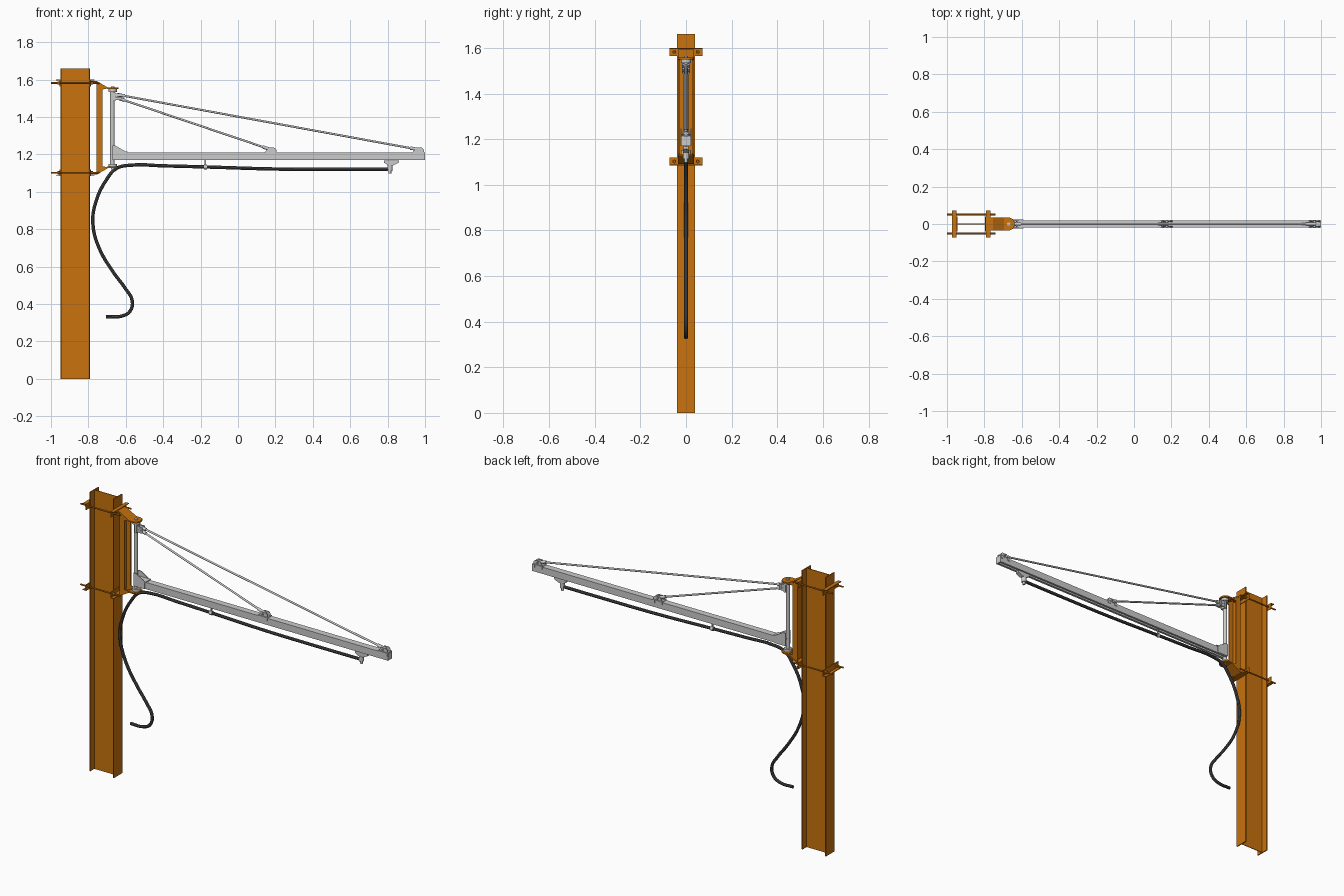
import bpy, bmesh, math
from mathutils import Vector

if "Cube" in bpy.data.objects:
    bpy.data.objects.remove(bpy.data.objects["Cube"])


def material(name, rgb):
    m = bpy.data.materials.new(name)
    m.diffuse_color = (*rgb, 1)
    m.use_nodes = True
    m.node_tree.nodes["Principled BSDF"].inputs["Base Color"].default_value = m.diffuse_color
    return m


ORANGE = material("orange_paint", (0.58, 0.17, 0.004))
DARK = material("dark_rubber", (0.07, 0.07, 0.07))


def finish(name, bm, mat=None, smooth=False):
    bmesh.ops.recalc_face_normals(bm, faces=bm.faces)
    me = bpy.data.meshes.new(name)
    bm.to_mesh(me)
    bm.free()
    ob = bpy.data.objects.new(name, me)
    bpy.context.collection.objects.link(ob)
    if mat:
        me.materials.append(mat)
    if smooth:
        bpy.ops.object.select_all(action='DESELECT')
        ob.select_set(True)
        bpy.context.view_layer.objects.active = ob
        bpy.ops.object.shade_smooth_by_angle(angle=math.radians(35))
    return ob


def prism(name, pts, axis, a, b, mat=None):
    """Extrude a 2D outline along an axis: x uses (y,z), y uses (x,z), z uses (x,y)."""
    put = {'x': lambda p, t: (t, p[0], p[1]),
           'y': lambda p, t: (p[0], t, p[1]),
           'z': lambda p, t: (p[0], p[1], t)}[axis]
    bm = bmesh.new()
    lo = [bm.verts.new(put(p, a)) for p in pts]
    hi = [bm.verts.new(put(p, b)) for p in pts]
    bm.faces.new(lo)
    bm.faces.new(hi)
    n = len(pts)
    for i in range(n):
        j = (i + 1) % n
        bm.faces.new((lo[i], lo[j], hi[j], hi[i]))
    return finish(name, bm, mat)


def box(name, x0, x1, y0, y1, z0, z1, mat=None):
    return prism(name, [(x0, y0), (x1, y0), (x1, y1), (x0, y1)], 'z', z0, z1, mat)


def rod(name, p, q, r, mat=None, sides=16, r2=None):
    p, q = Vector(p), Vector(q)
    d = q - p
    bm = bmesh.new()
    bmesh.ops.create_cone(bm, cap_ends=True, segments=sides, radius1=r,
                          radius2=r if r2 is None else r2, depth=d.length)
    bm.transform(d.to_track_quat('Z', 'Y').to_matrix().to_4x4())
    bmesh.ops.translate(bm, verts=bm.verts, vec=(p + q) / 2)
    return finish(name, bm, mat, smooth=sides > 8)


def tube(name, pts, r, mat):
    cu = bpy.data.curves.new(name, 'CURVE')
    cu.dimensions = '3D'
    cu.bevel_depth, cu.bevel_resolution, cu.resolution_u = r, 2, 4
    cu.use_fill_caps = True
    sp = cu.splines.new('BEZIER')
    sp.bezier_points.add(len(pts) - 1)
    for bp, (x, z) in zip(sp.bezier_points, pts):
        bp.co = (x, 0, z)
        bp.handle_left_type = bp.handle_right_type = 'AUTO'
    ob = bpy.data.objects.new(name, cu)
    bpy.context.collection.objects.link(ob)
    bpy.ops.object.select_all(action='DESELECT')
    ob.select_set(True)
    bpy.context.view_layer.objects.active = ob
    bpy.ops.object.convert(target='MESH')
    ob = bpy.context.object
    ob.data.materials.clear()
    ob.data.materials.append(mat)
    bpy.ops.object.shade_smooth_by_angle(angle=math.radians(40))


# I-section column
L, R, W, T, H = -0.95, -0.79, 0.04, 0.006, 0.002
prism("column", [(L, -W), (L + T, -W), (L + T, -H), (R - T, -H), (R - T, -W), (R, -W),
                 (R, W), (R - T, W), (R - T, H), (L + T, H), (L + T, W), (L, W)],
      'z', 0, 1.66, ORANGE)

# Column clamps: angle bars, tie bolts and nuts
for tag, zc, s in (("upper", 1.582, 1), ("lower", 1.102, -1)):
    def angle(x, d):
        t = 0.004
        return [(x, zc - .018 * s), (x + d * t, zc - .018 * s), (x + d * t, zc + s * .014),
                (x + d * .022, zc + s * .014), (x + d * .022, zc + s * .018), (x, zc + s * .018)]
    prism(tag + "_rear_clamp_bar", angle(L, -1), 'y', -0.072, 0.072, ORANGE)
    prism(tag + "_front_clamp_bar", angle(R, 1), 'y', -0.072, 0.072, ORANGE)
    for y in (-0.051, 0.051):
        rod(tag + "_clamp_bolt", (-1.0, y, zc), (-0.74, y, zc), 0.0045, ORANGE, 12)
        for x in (-0.966, -0.786):
            rod(tag + "_clamp_nut", (x, y, zc), (x + .012, y, zc), 0.009, ORANGE, 6)

# Pivot bracket: upright channel with bent plates, mirrored top and bottom
prism("bracket_channel", [(-.757, -.032), (-.725, -.032), (-.725, -.027), (-.752, -.027),
                          (-.752, .027), (-.725, .027), (-.725, .032), (-.757, .032)],
      'z', 1.115, 1.568, ORANGE)
MID = 1.342
for tag, s in (("upper", 1), ("lower", -1)):
    def f(z):
        return MID + s * z
    prism(tag + "_sloped_plate",
          [(-.786, f(.250)), (-.755, f(.250)), (-.695, f(.215)), (-.695, f(.207)),
           (-.757, f(.242)), (-.786, f(.242))], 'y', -0.035, 0.035, ORANGE)
    nose = [(-.70, -.035), (-.665, -.035), (-.648, -.026), (-.64, -.012),
            (-.64, .012), (-.648, .026), (-.665, .035), (-.70, .035)]
    prism(tag + "_pivot_plate", nose, 'z', f(.207), f(.215), ORANGE)
    for y in (-.032, .027):
        prism(tag + "_bracket_rib", [(-.757, f(.243)), (-.725, f(.225)), (-.70, f(.21)),
                                     (-.725, f(.205)), (-.757, f(.205))],
              'y', y, y + .005, ORANGE)
    # bearing washers and pivot pin
    rod(tag + "_bearing", (-.67, 0, f(.192)), (-.67, 0, f(.207)), .022, None, 20)
    rod(tag + "_pivot_pin", (-.67, 0, f(.19)), (-.67, 0, f(.222)), .009)

# Pivot mast
rod("mast", (-.672, 0, 1.145), (-.672, 0, 1.54), .0115, None, 20)

# Boom: C-track open underneath
B0, B1, HW = 1.17, 1.21, 0.019
prism("boom_track", [(-HW, B1), (HW, B1), (HW, B0), (.007, B0), (.007, B0 + .004),
                     (HW - .004, B0 + .004), (HW - .004, B1 - .004), (-HW + .004, B1 - .004),
                     (-HW + .004, B0 + .004), (-.007, B0 + .004), (-.007, B0), (-HW, B0)],
      'x', -0.67, 0.997)
box("boom_end_cap", .994, 1.0, -.019, .019, B0 - .001, B1 + .001)

# Boom root: side straps and gusset
for y in (-.025, .019):
    prism("boom_root_strap", [(-.672, 1.17), (-.60, 1.17), (-.60, 1.215), (-.612, 1.222),
                              (-.655, 1.247), (-.672, 1.247)], 'y', y, y + .005) \
        if y > 0 else prism("boom_root_strap", [(-.672, 1.17), (-.60, 1.17), (-.60, 1.215),
                                                (-.655, 1.247), (-.672, 1.247)],
                            'y', y + .001, y + .006)
box("boom_root_saddle", -.672, -.59, -.024, .024, 1.209, 1.215)

# Tie rods with top lugs and boom saddles
box("tie_lug_plate", -.668, -.655, -.017, .017, 1.485, 1.532)
for tag, top, end in (("long", (-.635, 1.518), (.965, 1.226)),
                      ("short", (-.635, 1.499), (.175, 1.226))):
    p, q = Vector((top[0], 0, top[1])), Vector((end[0], 0, end[1]))
    d = (q - p).normalized()
    rod(tag + "_tie_rod", p, q, .0055, None, 12)
    rod(tag + "_upper_socket", p - d * .012, p + d * .03, .009, None, 12)
    rod(tag + "_lower_socket", q - d * .045, q + d * .008, .009, None, 12)
    rod(tag + "_upper_pin", (top[0], -.018, top[1]), (top[0], .018, top[1]), .005, None, 12)
    rod(tag + "_lower_pin", (end[0], -.022, end[1]), (end[0], .022, end[1]), .005, None, 12)
    for y in (-.015, .011):
        box(tag + "_upper_cheek", -.668, -.622, y, y + .004, top[1] - .009, top[1] + .009)
        prism(tag + "_saddle_cheek", [(end[0] - .03, 1.213), (end[0] + .03, 1.213),
                                      (end[0] + .03, 1.226), (end[0] + .018, 1.236),
                                      (end[0] - .012, 1.236)], 'y', y, y + .004)
    box(tag + "_boom_saddle", end[0] - .033, end[0] + .033, -.021, .021, 1.208, 1.214)
    for x in (end[0] - .024, end[0] + .024):
        for y in (-.022, .018):
            box(tag + "_saddle_clip", x - .008, x + .008, y, y + .004, 1.195, 1.214)

# Trolley under the boom tip with swivel outlet
prism("trolley_body", [(.78, 1.168), (.86, 1.168), (.86, 1.156), (.832, 1.142),
                       (.802, 1.142), (.78, 1.156)], 'y', -.012, .012)
rod("trolley_swivel", (.812, 0, 1.145), (.812, 0, 1.112), .014, None, 16)
rod("trolley_outlet", (.812, 0, 1.115), (.812, 0, 1.097), .008, None, 12)
for x in (.795, .845):
    rod("trolley_wheel", (x, -.013, 1.183), (x, .013, 1.183), .009, None, 16)

# Hose hanger halfway along the boom
box("hose_hanger", -.178, -.172, -.005, .005, 1.14, 1.172)
rod("hose_clip", (-.183, 0, 1.133), (-.167, 0, 1.133), .0125, None, 12)

# Supply hose: runs below the boom, then hangs by the column
tube("supply_hose", [(.81, 1.12), (.50, 1.12), (.20, 1.122), (-.17, 1.133), (-.40, 1.139),
                     (-.58, 1.142), (-.65, 1.125), (-.70, 1.07), (-.762, .94), (-.776, .83),
                     (-.745, .705), (-.67, .575), (-.60, .48), (-.566, .42), (-.577, .362),
                     (-.62, .336), (-.706, .333)], .009, DARK)
